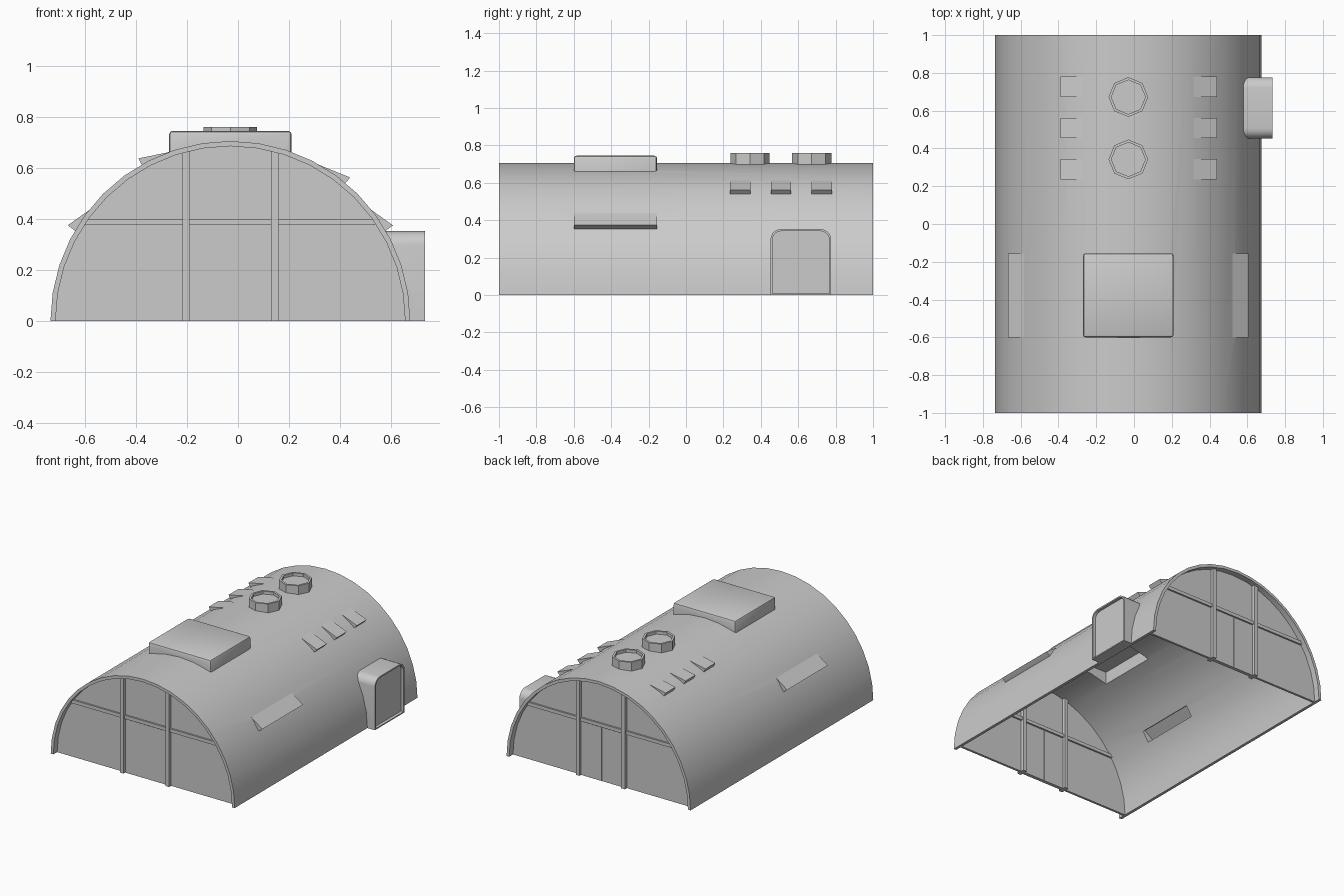
import bpy, bmesh
from math import sin, cos, pi, radians, sqrt

if "Cube" in bpy.data.objects:
    bpy.data.objects.remove(bpy.data.objects["Cube"])

CX = -0.03            # vault centre line
R, R_IN = 0.705, 0.685


def prism(name, pts, axis, a, b, bevel=0):
    """Extrude a 2D outline along an axis from a to b."""
    place = {'x': lambda p, t: (t, p[0], p[1]),
             'y': lambda p, t: (p[0], t, p[1]),
             'z': lambda p, t: (p[0], p[1], t)}[axis]
    bm = bmesh.new()
    lo = [bm.verts.new(place(p, a)) for p in pts]
    hi = [bm.verts.new(place(p, b)) for p in pts]
    n = len(pts)
    bm.faces.new(lo)
    bm.faces.new(hi)
    for i in range(n):
        j = (i + 1) % n
        bm.faces.new((lo[i], lo[j], hi[j], hi[i]))
    bmesh.ops.recalc_face_normals(bm, faces=bm.faces)
    if bevel:
        edges = [e for e in bm.edges if any(v in hi for v in e.verts)]
        bmesh.ops.bevel(bm, geom=edges, offset=bevel, segments=2,
                        profile=0.5, affect='EDGES')
    me = bpy.data.meshes.new(name)
    bm.to_mesh(me)
    bm.free()
    ob = bpy.data.objects.new(name, me)
    bpy.context.collection.objects.link(ob)
    return ob


def box(name, x0, x1, y0, y1, z0, z1, bevel=0):
    return prism(name, [(x0, y0), (x1, y0), (x1, y1), (x0, y1)], 'z', z0, z1, bevel)


def cut(ob, *cutters):
    for c in cutters:
        m = ob.modifiers.new("cut", 'BOOLEAN')
        m.operation = 'DIFFERENCE'
        m.solver = 'EXACT'
        m.object = c
    deps = bpy.context.evaluated_depsgraph_get()
    me = bpy.data.meshes.new_from_object(ob.evaluated_get(deps))
    ob.modifiers.clear()
    ob.data = me


def arc(r, n=20, sweep=pi):
    return [(CX + r * cos(sweep * i / n), r * sin(sweep * i / n)) for i in range(n + 1)]


def ngon(cx, cy, r, n=8):
    return [(cx + r * cos(2 * pi * i / n), cy + r * sin(2 * pi * i / n)) for i in range(n)]


def rounded_door(y0, y1, z0, z1, r):
    pts = [(y0, z0), (y1, z0)]
    pts += [(y1 - r + r * cos(radians(t)), z1 - r + r * sin(radians(t))) for t in range(0, 91, 18)]
    pts += [(y0 + r + r * cos(radians(t)), z1 - r + r * sin(radians(t))) for t in range(90, 181, 18)]
    return pts


# vaulted shell
shell = prism("vault_shell", arc(R) + arc(R_IN)[::-1], 'y', -1, 1)
core = prism("core_cutter", arc(0.692, 40, 2 * pi)[:-1], 'y', -1.1, 1.1)
cutters = [core]
openings = []

# roof skylight, open to the inside
skylight = box("skylight", CX - 0.24, CX + 0.24, -0.6, -0.155, 0.64, 0.745, 0.014)
hole = box("skylight_cutter", CX - 0.228, CX + 0.228, -0.588, -0.167, 0.5, 0.733)
cut(skylight, hole, core)
cutters.append(hole)
openings.append(hole)


def flap(name, side, top, tip, bottom, y0, y1):
    """Hollow wedge-shaped window flap standing off the vault."""
    tri = [top, tip, bottom]
    c = [sum(p[k] for p in tri) / 3 for k in (0, 1)]
    small = [[c[k] + (p[k] - c[k]) * 0.78 for k in (0, 1)] for p in tri]

    def outline(t, s):
        ps = [[q * s for q in t[0]], *t, [q * s for q in t[2]]]
        return [(CX + side * p[0], p[1]) for p in ps]
    ob = prism(name, outline(tri, 0.96), 'y', y0, y1)
    inner = prism(name + "_cutter", outline(small, 0.9), 'y', y0 + 0.006, y1 - 0.006)
    cut(ob, inner, core)
    cutters.append(inner)
    openings.append(inner)


# large side flaps and rows of small roof flaps
for side, label in ((-1, "left"), (1, "right")):
    flap("side_window_" + label, side, (0.55, 0.437), (0.637, 0.375), (0.608, 0.353), -0.6, -0.155)
    for i in range(3):
        y = 0.29 + 0.218 * i
        if side < 0:
            tri = (0.23, 0.664), (0.36, 0.637), (0.345, 0.608)
        else:
            tri = (0.335, 0.617), (0.47, 0.562), (0.448, 0.538)
        flap(f"roof_flap_{label}_{i + 1}", side, *tri, y - 0.054, y + 0.054)
cut(shell, *openings)

# octagonal roof vents with a sunken lid
for i, y in enumerate((0.342, 0.672)):
    vent = prism(f"roof_vent_{i + 1}", ngon(CX, y, 0.105), 'z', 0.688, 0.76)
    lid = prism("vent_cutter", ngon(CX, y, 0.09), 'z', 0.74, 0.8)
    cut(vent, lid)
    cutters.append(lid)

# side entrance porch with a recessed door
porch = prism("side_porch", rounded_door(0.452, 0.776, 0, 0.352, 0.055), 'x', 0.5, 0.733)
recess = prism("porch_cutter", rounded_door(0.462, 0.766, 0.008, 0.342, 0.047), 'x', 0.713, 0.8)
cut(porch, recess, core)
cutters.append(recess)

# end walls with posts, crossbeam and double doors
for s, label in ((-1, "front"), (1, "back")):
    y = s * 0.95
    prism(label + "_wall", arc(0.694), 'y', y - 0.008, y + 0.008)
    for k in (-1, 1):
        px = CX + k * 0.174
        box(f"{label}_post_{k}", px - 0.014, px + 0.014, y - 0.03, y + 0.03, 0, 0.667)
        dx = sorted((CX + k * 0.003, CX + k * 0.16))
        box(f"{label}_door_leaf_{k}", *dx, y - 0.012, y + 0.012, 0, 0.371)
    half = sqrt(0.694 ** 2 - 0.4 ** 2)
    box(label + "_crossbeam", CX - half, CX + half, y - 0.02, y + 0.02, 0.376, 0.4)

# clear helpers and shade
for c in cutters:
    bpy.data.objects.remove(c)
for ob in bpy.context.scene.objects:
    ob.select_set(True)
    bpy.context.view_layer.objects.active = ob
bpy.ops.object.shade_smooth_by_angle(angle=radians(25))
